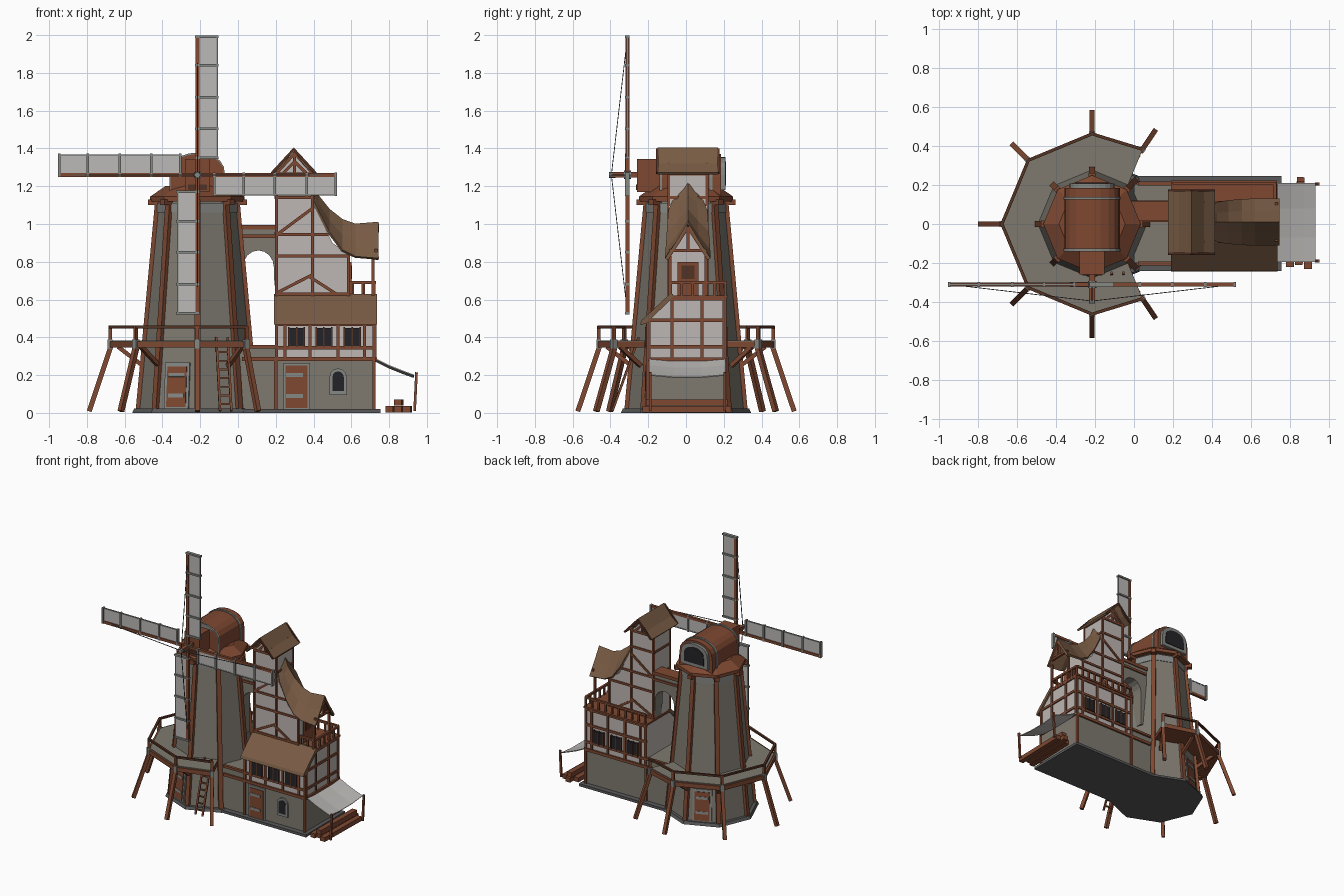
import bpy, bmesh, math
from mathutils import Vector as V

if "Cube" in bpy.data.objects:
    bpy.data.objects.remove(bpy.data.objects["Cube"])

def lin(c):
    return tuple(((v / 255 + 0.055) / 1.055) ** 2.4 for v in c) + (1,)

COL = {"stone": (126, 122, 112), "timber": (126, 72, 49), "shingle": (120, 91, 68),
       "plaster": (190, 183, 179), "cloth": (188, 186, 183), "dark_glass": (36, 36, 40),
       "grey_trim": (134, 136, 132), "dark_timber": (84, 50, 36), "dark_stone": (88, 88, 88)}
MAT = {}
for k, c in COL.items():
    MAT[k] = bpy.data.materials.new(k)
    MAT[k].diffuse_color = lin(c)
parts = {}

def part(name, mat):
    bm, mats = parts.setdefault(name, (bmesh.new(), []))
    if mat not in mats:
        mats.append(mat)
    return bm, mats.index(mat)

def faces(name, mat, pts, idx):
    bm, mi = part(name, mat)
    vs = [bm.verts.new(p) for p in pts]
    for f in idx:
        bm.faces.new([vs[i] for i in f]).material_index = mi

def prism(name, mat, pts, axis, t0, t1):
    put = {"x": lambda u, v, t: (t, u, v), "y": lambda u, v, t: (u, t, v), "z": lambda u, v, t: (u, v, t)}[axis]
    n = len(pts)
    vs = [put(u, v, t) for t in (t0, t1) for u, v in pts]
    faces(name, mat, vs, [list(range(n)), list(range(2 * n - 1, n - 1, -1))] +
          [(i, (i + 1) % n, n + (i + 1) % n, n + i) for i in range(n)])

def box(name, mat, x0, x1, y0, y1, z0, z1):
    prism(name, mat, [(x0, y0), (x1, y0), (x1, y1), (x0, y1)], "z", z0, z1)

def beam(name, mat, a, b, w, h=None, n=(0, 0, 1)):
    a, b, n, h = V(a), V(b), V(n), h or w
    d = (b - a).normalized()
    if abs(d.dot(n)) > 0.98:
        n = V((0, 1, 0))
    s = d.cross(n).normalized()
    n = s.cross(d)
    q = [s * i * w / 2 + n * j * h / 2 for i, j in ((-1, -1), (1, -1), (1, 1), (-1, 1))]
    faces(name, mat, [p + o for p in (a, b) for o in q],
          [(0, 1, 2, 3), (7, 6, 5, 4)] + [(i, (i + 1) % 4, 4 + (i + 1) % 4, 4 + i) for i in range(4)])

def sheet(name, mat, rows):
    m = len(rows[0])
    faces(name, mat, [p for r in rows for p in r],
          [(i * m + j, i * m + j + 1, i * m + m + j + 1, i * m + m + j)
           for i in range(len(rows) - 1) for j in range(m - 1)])

CX = -0.215
def pol(r, deg, z):
    a = math.radians(deg)
    return (CX + r * math.cos(a), r * math.sin(a), z)

def frustum(name, mat, rings):
    pts = [pol(r, 45 * i, z) for r, z in rings for i in range(8)]
    k = len(rings) - 1
    faces(name, mat, pts, [list(range(8)), [8 * k + i for i in range(8)]] +
          [(8 * j + i, 8 * j + (i + 1) % 8, 8 * j + 8 + (i + 1) % 8, 8 * j + 8 + i) for j in range(k) for i in range(8)])

def tower_r(z):
    return 0.312 - 0.092 * z

# Plinth and octagonal mill tower
frustum("plinth", "dark_stone", [(0.345, 0), (0.335, 0.022)])
box("plinth", "dark_stone", 0, 0.755, -0.24, 0.245, 0, 0.02)
frustum("mill_tower", "stone", [(tower_r(0), 0.01), (tower_r(1.13), 1.13)])
for i in range(8):
    a = 45 * i
    n = pol(1, a, 0)
    n = (n[0] - CX, n[1], 0)
    beam("tower_ribs", "timber", pol(tower_r(0), a, 0.01), pol(tower_r(1.13), a, 1.13), 0.032, 0.03, n)
    beam("tower_ribs", "timber", pol(0.2, a, 1.115), pol(0.262, a, 1.115), 0.035, 0.03)
    beam("tower_collar", "grey_trim", pol(tower_r(1.08), a, 1.085), pol(tower_r(1.08), a + 45, 1.085), 0.012, 0.05)
frustum("tower_skirt", "timber", [(0.25, 1.12), (0.25, 1.145), (0.17, 1.2)])

# Tower doors
for a in (247.5, 112.5):
    n = (math.cos(math.radians(a)), math.sin(math.radians(a)), 0)
    ap = lambda z: tower_r(z) * math.cos(math.pi / 8)
    beam("tower_door_frame", "grey_trim", pol(ap(0.02), a, 0.02), pol(ap(0.265), a, 0.265), 0.14, 0.02, n)
    beam("tower_door", "timber", pol(ap(0.03), a, 0.03), pol(ap(0.245), a, 0.245), 0.11, 0.03, n)
    for z in (0.08, 0.19):
        beam("door_hinges", "grey_trim", pol(ap(z), a, z), pol(ap(z + .02), a, z + .02), 0.09, 0.036, n)

# Gallery deck, legs and railing
ANG = [56, 90, 135, 180, 225, 270, 304]
prism("gallery_deck", "timber", [pol(0.47, a, 0)[:2] for a in ANG] + [(CX + 0.1, 0)], "z", 0.345, 0.378)
prism("gallery_deck", "stone", [pol(0.455, a, 0)[:2] for a in ANG] + [(CX + 0.1, 0)], "z", 0.37, 0.384)
for i, a in enumerate(ANG):
    n = (math.cos(math.radians(a)), math.sin(math.radians(a)), 0)
    legs = [pol(0.455, a, 0.36), pol(0.515, a, 0.18), pol(0.573, a, 0.008)]
    for p, q in zip(legs, legs[1:]):
        beam("gallery_legs", "timber", p, q, 0.026, 0.026, n)
    beam("gallery_brackets", "timber", pol(0.29, a, 0.25), pol(0.42, a, 0.35), 0.022)
    beam("gallery_posts", "timber", pol(0.462, a, 0.345), pol(0.462, a, 0.46), 0.018, 0.018, n)
    beam("gallery_post_feet", "grey_trim", pol(0.462, a, 0.34), pol(0.462, a, 0.388), 0.03, 0.026, n)
    if i < 6:
        beam("gallery_rail", "dark_timber", pol(0.462, a, 0.455), pol(0.462, ANG[i + 1], 0.455), 0.016, 0.014)

# Ladder
for s in (-0.03, 0.03):
    beam("ladder", "timber", (-0.085 + s, -0.25, 0.40), (-0.065 + s, -0.39, 0.01), 0.012)
for i in range(8):
    t = (i + 0.7) / 8.5
    c = V((-0.085, -0.25, 0.40)).lerp(V((-0.065, -0.39, 0.01)), t)
    beam("ladder", "timber", c - V((0.03, 0, 0)), c + V((0.03, 0, 0)), 0.01)

# Rounded cap with grey rims, rear window and shaft housing
def arch(w, z0, z1, zt, n=10):
    return [(CX + w, z0)] + [(CX + w * math.cos(math.pi * i / n), z1 + (zt - z1) * math.sin(math.pi * i / n) ** 0.75)
                             for i in range(n + 1)] + [(CX - w, z0)]
prism("cap", "timber", arch(0.142, 1.13, 1.25, 1.37), "y", -0.14, 0.185)
for y in (-0.14, 0.125):
    prism("cap_rims", "grey_trim", arch(0.147, 1.17, 1.25, 1.378), "y", y, y + 0.014)
prism("cap_rear_frame", "grey_trim", arch(0.115, 1.18, 1.26, 1.355), "y", 0.18, 0.208)
prism("cap_rear_window", "dark_glass", arch(0.085, 1.205, 1.26, 1.33), "y", 0.2, 0.212)
box("shaft_housing", "timber", CX - 0.065, CX + 0.065, -0.26, -0.13, 1.17, 1.345)
box("shaft_housing", "dark_timber", CX - 0.05, CX + 0.05, -0.264, -0.25, 1.18, 1.21)

# Windshaft, hub and four sails
H = V((CX, -0.31, 1.26))
beam("windshaft", "timber", (CX, -0.24, 1.26), (CX, -0.39, 1.26), 0.03)
for y, r in ((-0.31, 0.022), (-0.39, 0.016)):
    prism("hub", "grey_trim", [(CX + r * math.cos(i * math.pi / 4), 1.26 + r * math.sin(i * math.pi / 4)) for i in range(8)],
          "y", y - 0.018, y + 0.018)
for k in range(4):
    c, s = round(math.cos(k * math.pi / 2)), round(math.sin(k * math.pi / 2))
    P = lambda u, v, y=0: H + V((s * u + c * v, y, c * u - s * v))
    beam("sail_spars", "timber", P(0, 0), P(0.737, 0), 0.02)
    beam("sail_cloth", "cloth", P(0.09, 0.055), P(0.735, 0.055), 0.1, 0.006, (0, 1, 0))
    beam("sail_edges", "grey_trim", P(0.09, 0.105), P(0.737, 0.105), 0.008, 0.01, (0, 1, 0))
    for u in (0.09, 0.245, 0.41, 0.58, 0.732):
        beam("sail_battens", "grey_trim", P(u, -0.012), P(u, 0.112), 0.013, 0.024, (0, 1, 0))
    beam("sail_ropes", "dark_stone", (CX, -0.395, 1.26), P(0.73, 0), 0.004)

# Stone ground floor and terrace
box("ground_floor", "stone", 0.0, 0.725, -0.2, 0.205, 0.01, 0.285)
box("terrace", "stone", 0.0, 0.2, -0.2, 0.205, 0.28, 0.345)
for y in (-0.203, 0.208):
    beam("terrace_beams", "timber", (0.02, y, 0.285), (0.73, y, 0.285), 0.02, 0.022)
    beam("terrace_beams", "timber", (0.02, y, 0.35), (0.2, y, 0.35), 0.022, 0.018)
    for x in (0.2, 0.72):
        beam("ground_posts", "timber", (x, y, 0.015), (x, y, 0.285), 0.018)
beam("terrace_beams", "timber", (0.728, -0.2, 0.285), (0.728, 0.205, 0.285), 0.018)

# House door and arched window
box("house_door_frame", "grey_trim", 0.24, 0.38, -0.212, -0.19, 0.02, 0.265)
box("house_door", "timber", 0.252, 0.368, -0.217, -0.19, 0.025, 0.25)
for z in (0.08, 0.19):
    box("door_hinges", "grey_trim", 0.255, 0.345, -0.22, -0.2, z, z + 0.02)
def wall_arch(r, z0, z1):
    return [(0.53 - r, z0), (0.53 + r, z0)] + [(0.53 + r * math.cos(math.pi * i / 6), z1 + r * math.sin(math.pi * i / 6)) for i in range(7)]
prism("window_frame", "grey_trim", wall_arch(0.046, 0.095, 0.19), "y", -0.212, -0.19)
prism("window_pane", "dark_glass", wall_arch(0.03, 0.115, 0.19), "y", -0.216, -0.19)

# Timber framed middle floor
prism("middle_floor", "plaster", [(-0.2, 0.29), (0.205, 0.29), (0.205, 0.612), (-0.085, 0.612), (-0.2, 0.49)], "x", 0.2, 0.722)
for y, top in ((-0.202, 0.48), (0.207, 0.61)):
    for z in (0.345, top - 0.01):
        beam("middle_frame", "timber", (0.195, y, z), (0.728, y, z), 0.014, 0.018)
    if y > 0:
        beam("middle_frame", "timber", (0.195, y, 0.48), (0.728, y, 0.48), 0.014, 0.018)
    for x in (0.204, 0.25, 0.38, 0.53, 0.67, 0.72):
        beam("middle_frame", "timber", (x, y, 0.29), (x, y, top), 0.016)
    for x in (0.31, 0.455, 0.605):
        box("middle_windows", "dark_glass", x - 0.04, x + 0.04, y - 0.012, y + 0.012, 0.355, 0.45)
        for s in (-0.042, 0, 0.042):
            beam("window_shutters", "dark_timber", (x + s, y, 0.35), (x + s, y, 0.455), 0.008, 0.028)
for z in (0.35, 0.49, 0.605):
    beam("middle_frame", "timber", (0.724, -0.2 if z < 0.6 else -0.09, z), (0.724, 0.205, z), 0.014, 0.018)
for y, z in ((-0.195, 0.49), (-0.075, 0.61), (0.085, 0.61), (0.2, 0.61)):
    beam("middle_frame", "timber", (0.724, y, 0.29), (0.724, y, z), 0.016)
prism("lean_to_roof", "shingle", [(-0.243, 0.468), (-0.235, 0.49), (-0.085, 0.63), (-0.07, 0.63), (-0.07, 0.61), (-0.215, 0.47)], "x", 0.19, 0.736)
box("balcony_floor", "timber", 0.19, 0.732, -0.085, 0.222, 0.608, 0.622)

# Balcony railing
RAIL = [(0.205, 0.208), (0.722, 0.208), (0.722, -0.08), (0.6, -0.08)]
for (x0, y0), (x1, y1) in zip(RAIL, RAIL[1:]):
    beam("balcony_rail", "timber", (x0, y0, 0.69), (x1, y1, 0.69), 0.016)
    m = max(2, round(math.hypot(x1 - x0, y1 - y0) / 0.06))
    for i in range(m + 1):
        x, y = x0 + (x1 - x0) * i / m, y0 + (y1 - y0) * i / m
        beam("balcony_rail", "timber", (x, y, 0.615), (x, y, 0.695), 0.013)

# Tall upper house with timber framing
prism("upper_house", "plaster", [(0.2, 0.615), (0.59, 0.615), (0.59, 0.84), (0.5, 0.9), (0.4, 1.1), (0.4, 1.27),
                                 (0.3, 1.385), (0.2, 1.27)], "y", -0.09, 0.11)
prism("upper_house", "plaster", [(-0.088, 0.62), (0.108, 0.62), (0.108, 0.82), (0.01, 0.975), (-0.088, 0.82)], "x", 0.55, 0.592)
FRAME = [(0.205, 0.62, 0.205, 1.27), (0.395, 0.62, 0.395, 1.27), (0.585, 0.62, 0.585, 0.84), (0.2, 0.63, 0.59, 0.63),
         (0.2, 0.83, 0.585, 0.83), (0.2, 0.945, 0.48, 0.945), (0.2, 1.14, 0.4, 1.14), (0.2, 1.265, 0.4, 1.265),
         (0.215, 0.95, 0.39, 1.08), (0.38, 0.72, 0.52, 0.63), (0.3, 1.27, 0.3, 1.38), (0.24, 1.27, 0.3, 1.33),
         (0.36, 1.27, 0.3, 1.33), (0.2, 1.265, 0.3, 1.375), (0.4, 1.265, 0.3, 1.375), (0.215, 0.64, 0.39, 0.73)]
for y in (-0.091, 0.111):
    for x0, z0, x1, z1 in FRAME:
        beam("upper_frame", "timber", (x0, y, z0), (x1, y, z1), 0.016, 0.014, (0, 1, 0))
for x in (0.199, 0.401):
    for z in (0.95, 1.14, 1.265):
        beam("upper_frame", "timber", (x, -0.09, z), (x, 0.11, z), 0.012, 0.016)
box("balcony_door", "timber", 0.58, 0.6, -0.045, 0.065, 0.62, 0.8)
box("balcony_door_pane", "dark_timber", 0.59, 0.604, -0.025, 0.045, 0.71, 0.78)

# Steep gable roof and swept roof
sheet("gable_roof", "shingle", [[(x, y, z) for x, z in ((0.178, 1.268), (0.235, 1.315), (0.295, 1.398), (0.355, 1.315), (0.412, 1.268))]
                                for y in (-0.15, 0.17)])
for y in (-0.152, 0.172):
    for s in (-1, 1):
        beam("gable_boards", "dark_timber", (0.295 + s * 0.115, y, 1.27), (0.295, y, 1.395), 0.014, 0.012, (0, 1, 0))
sheet("swept_roof", "shingle", [[(x, 0.01 - w, e), (x, 0.01 - w * 0.45, e + (r - e) * 0.5), (x, 0.01, r),
                                 (x, 0.01 + w * 0.45, e + (r - e) * 0.5), (x, 0.01 + w, e)]
                                for x, r, e, w in ((0.385, 1.235, 1.14, 0.07), (0.42, 1.15, 1.07, 0.1), (0.48, 1.075, 0.955, 0.108),
                                                   (0.55, 1.02, 0.86, 0.113), (0.62, 0.995, 0.825, 0.115), (0.745, 1.005, 0.815, 0.115))])
for s in (-1, 1):
    beam("porch_posts", "timber", (0.715, 0.01 + s * 0.095, 0.62), (0.715, 0.01 + s * 0.095, 0.83), 0.016)
    beam("porch_truss", "timber", (0.735, 0.01 + s * 0.11, 0.815), (0.735, 0.01, 0.985), 0.018, 0.016, (1, 0, 0))
beam("porch_truss", "timber", (0.73, -0.09, 0.86), (0.73, 0.11, 0.86), 0.016)
beam("porch_truss", "timber", (0.73, 0.01, 0.86), (0.73, 0.01, 0.98), 0.016)

# Arched bridge from tower to house
prism("bridge", "stone", [(-0.03, 0.97), (0.2, 0.97), (0.2, 0.62), (0.19, 0.72)] +
      [(0.108 + 0.082 * math.cos(math.pi * i / 8), 0.77 + 0.09 * math.sin(math.pi * i / 8)) for i in range(9)] +
      [(0.026, 0.5), (-0.03, 0.5)], "y", 0.02, 0.11)
box("bridge_walkway", "timber", -0.03, 0.2, 0.015, 0.118, 0.97, 0.995)
for y in (0.017, 0.113):
    beam("bridge_walkway", "timber", (-0.02, y, 0.935), (0.2, y, 0.935), 0.014, 0.018)

# Awning, its poles and stacked logs
sheet("awning", "cloth", [[(x, y, z - d) for y, d in ((-0.195, 0), (-0.07, 0.012), (0.08, 0.012), (0.21, 0))]
                          for x, z in ((0.73, 0.285), (0.8, 0.25), (0.87, 0.222), (0.93, 0.2))])
for y in (-0.19, 0.205):
    beam("awning_poles", "timber", (0.935, y, 0.01), (0.945, y, 0.215), 0.014)
for x, z, y0, y1 in ((0.8, 0.02, -0.22, 0.2), (0.845, 0.02, -0.2, 0.24), (0.892, 0.02, -0.23, 0.21), (0.845, 0.055, -0.21, 0.22)):
    beam("log_stack", "timber", (x, y0, z), (x + 0.01, y1, z), 0.04, 0.034)

# Turn each collected part into an object
for name, (bm, mats) in parts.items():
    bmesh.ops.recalc_face_normals(bm, faces=bm.faces)
    me = bpy.data.meshes.new(name)
    bm.to_mesh(me)
    bm.free()
    for m in mats:
        me.materials.append(MAT[m])
    ob = bpy.data.objects.new(name, me)
    bpy.context.collection.objects.link(ob)
    if name in ("gable_roof", "swept_roof", "awning"):
        mod = ob.modifiers.new("thickness", "SOLIDIFY")
        mod.thickness = 0.006 if name == "awning" else 0.014
        mod.offset = 0

for m in bpy.data.materials:
    if m.users and not m.is_grease_pencil:
        m.use_nodes = True
        m.node_tree.nodes["Principled BSDF"].inputs["Base Color"].default_value = m.diffuse_color
